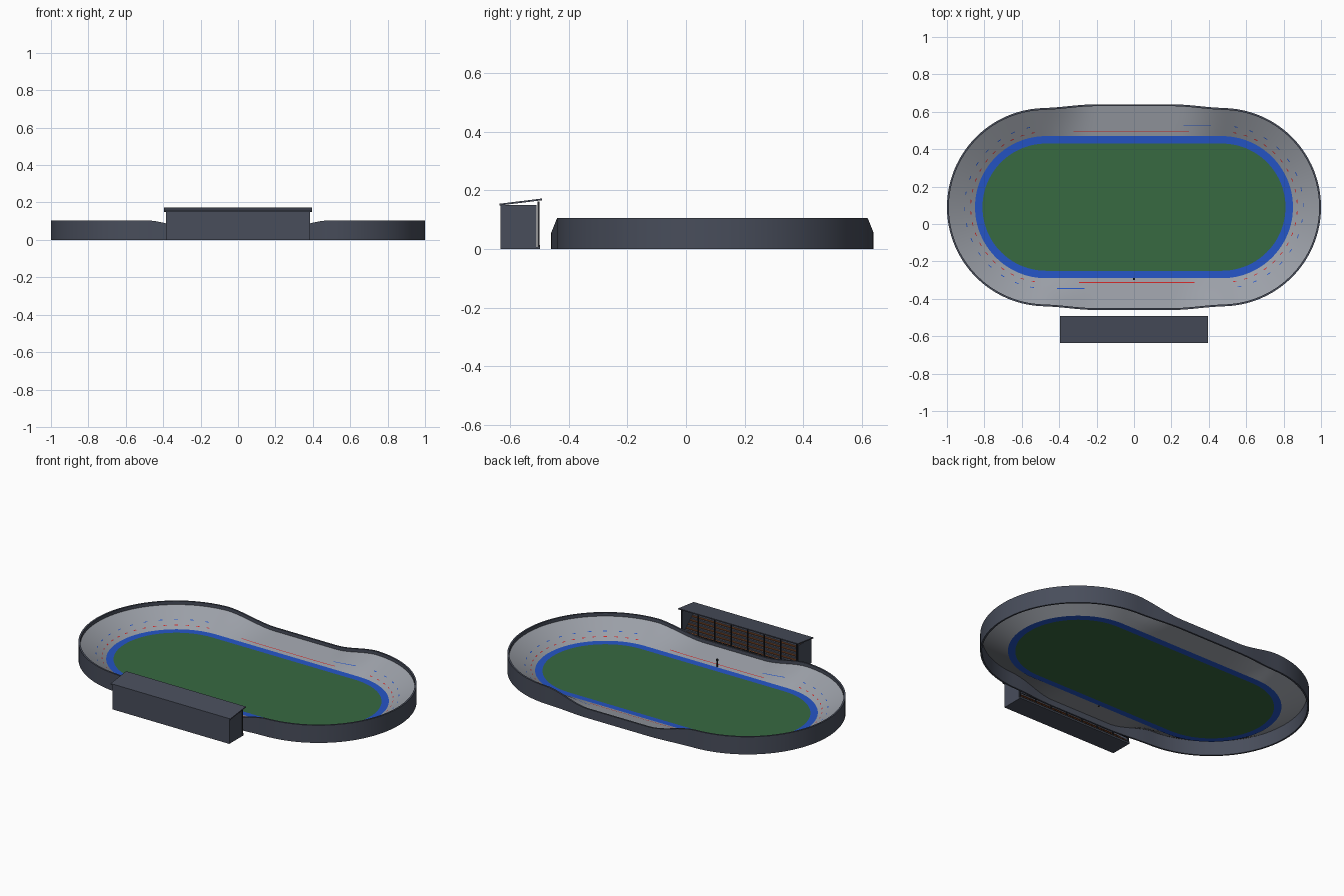
import bpy, bmesh, math
from mathutils import Vector

if "Cube" in bpy.data.objects:
    bpy.data.objects.remove(bpy.data.objects["Cube"], do_unlink=True)


def material(name, rgb):
    m = bpy.data.materials.new(name)
    m.use_nodes = True
    m.diffuse_color = (*rgb, 1)
    m.node_tree.nodes["Principled BSDF"].inputs["Base Color"].default_value = (*rgb, 1)
    return m


SLATE = material("slate concrete", (0.065, 0.075, 0.105))
TRACK = material("pale track", (0.33, 0.35, 0.39))
GREEN = material("infield green", (0.038, 0.142, 0.053))
BLUE = material("apron blue", (0.018, 0.09, 0.56))
RED = material("line red", (0.6, 0.02, 0.02))
BLACK = material("dark steel", (0.02, 0.022, 0.028))
WOOD = material("seat wood", (0.27, 0.085, 0.028))

CENTRE_X, CENTRE_Y = 0.47, 0.09
FIELD_R, APRON_R, WALL = 0.34, 0.38, 0.01


def finish(name, bm, mat, smooth=False):
    mesh = bpy.data.meshes.new(name)
    bmesh.ops.remove_doubles(bm, verts=bm.verts, dist=1e-5)
    bm.to_mesh(mesh)
    bm.free()
    mesh.materials.append(mat)
    ob = bpy.data.objects.new(name, mesh)
    bpy.context.collection.objects.link(ob)
    if smooth:
        bpy.ops.object.select_all(action="DESELECT")
        ob.select_set(True)
        bpy.context.view_layer.objects.active = ob
        bpy.ops.object.shade_smooth_by_angle(angle=math.radians(35))
    return ob


# Oval path: each station is a centre point and an outward direction
def make_stations(straight=32, bend=64):
    out = []
    for side in (1, -1):
        for i in range(bend):
            a = -math.pi / 2 + math.pi * i / bend
            out.append((side * CENTRE_X, Vector((side * math.cos(a), side * math.sin(a)))))
        for i in range(straight):
            x = side * CENTRE_X * (1 - 2 * i / straight)
            out.append((x, Vector((0, side))))
    return out


STATIONS = make_stations()


def position(st, d, z):
    return Vector((st[0] + st[1].x * d, CENTRE_Y + st[1].y * d, z))


# Banking is steep and narrow in the bends, low and wide on the straights
def bank(st):
    x = abs(st[0] + st[1].x * 0.53)
    t = min(max((x - 0.2) / 0.3, 0), 1)
    s = t * t * (3 - 2 * t)
    return 0.54 - 0.02 * s, 0.035 + 0.05 * s


def surface(st, d):
    edge, top = bank(st)
    return 0.003 + (top - 0.003) * (d - APRON_R) / (edge - APRON_R)


def loft(name, profile, mat, closed=False, keep=None, smooth=True):
    bm = bmesh.new()
    rings = [[bm.verts.new(position(st, d, z)) for d, z in profile(st)] for st in STATIONS]
    for i, a in enumerate(rings):
        if keep and not keep(i, STATIONS[i]):
            continue
        b = rings[(i + 1) % len(rings)]
        for j in range(len(a) if closed else len(a) - 1):
            k = (j + 1) % len(a)
            bm.faces.new((a[j], a[k], b[k], b[j]))
    loose = [v for v in bm.verts if not v.link_faces]
    bmesh.ops.delete(bm, geom=loose, context="VERTS")
    return finish(name, bm, mat, smooth)


# Infield
bm = bmesh.new()
bm.faces.new([bm.verts.new(position(st, FIELD_R, 0.001)) for st in STATIONS])
finish("infield", bm, GREEN)

# Apron, banked track and perimeter wall
loft("apron", lambda st: [(FIELD_R, 0.001), (APRON_R, 0.003)], BLUE)


def track_profile(st):
    edge = bank(st)[0]
    ds = [APRON_R + (edge - APRON_R) * i / 4 for i in range(5)]
    return [(d, surface(st, d)) for d in ds]


def wall_profile(st):
    edge, top = bank(st)
    return [(edge, 0), (edge, top + 0.02), (edge + WALL, top + 0.02), (edge + WALL, 0)]


loft("banked_track", track_profile, TRACK)
loft("perimeter_wall", wall_profile, SLATE, closed=True)


# Painted lane lines
def line(name, d, mat, keep):
    loft(name, lambda st: [(e, surface(st, e) + 0.001) for e in (d - 0.002, d + 0.002)],
         mat, keep=keep)


def in_bend(st):
    return abs(st[1].x) > 0.05


line("inner_line", 0.403, RED,
     lambda i, st: i % 3 == 0 if in_bend(st) else abs(st[0]) < 0.3)
line("outer_line", 0.435, BLUE,
     lambda i, st: i % 4 == 0 if in_bend(st) else 0.28 < st[0] * st[1].y < 0.42)


# Boxes given by their lower and upper corners
def add_box(bm, lo, hi):
    lo, hi = Vector(lo), Vector(hi)
    made = bmesh.ops.create_cube(bm, size=1)["verts"]
    for v in made:
        v.co = Vector(((lo[k] + hi[k]) / 2 + v.co[k] * (hi[k] - lo[k]) for k in range(3)))
    return made


def boxes(name, mat, corners):
    bm = bmesh.new()
    for lo, hi in corners:
        add_box(bm, lo, hi)
    return finish(name, bm, mat)


# Finish post
boxes("finish_post", BLACK, [((-0.003, -0.298, 0), (0.003, -0.292, 0.05)),
                             ((-0.006, -0.3, 0.04), (0.006, -0.29, 0.05))])

# Grandstand shell: back, ends and floor
W, BACK, FRONT, TOP = 0.385, -0.632, -0.51, 0.15
boxes("stand_shell", SLATE, [
    ((-W, BACK, 0), (W, BACK + 0.006, TOP)),
    ((-W, BACK, 0), (-W + 0.006, FRONT, TOP)),
    ((W - 0.006, BACK, 0), (W, FRONT, TOP)),
    ((-W, BACK, 0), (W, -0.498, 0.006)),
])

# Stepped terrace with timber benches
ROWS = 6
DEPTH = (FRONT - BACK - 0.006) / ROWS
steps, benches = [], []
for r in range(ROWS):
    y = FRONT - r * DEPTH
    z = 0.02 + r * 0.016
    steps.append(((-W + 0.006, y - DEPTH, 0.006), (W - 0.006, y, z)))
    benches.append(((-W + 0.01, y - DEPTH * 0.75, z + 0.005), (W - 0.01, y - DEPTH * 0.2, z + 0.01)))
boxes("terrace_steps", SLATE, steps)
boxes("benches", WOOD, benches)

# Front posts and rail
POSTS = 8
xs = [-W + 0.004 + (2 * W - 0.008) * i / (POSTS - 1) for i in range(POSTS)]
boxes("front_posts", BLACK, [((x - 0.003, -0.506, 0), (x + 0.003, -0.5, 0.162)) for x in xs])
boxes("front_rail", BLACK, [((-W, -0.503, 0.034), (W, -0.5, 0.037)),
                            ((-W, -0.504, 0.006), (W, -0.498, 0.014))])

# Sloping roof, higher towards the track
bm = bmesh.new()
for v in add_box(bm, (-0.395, -0.637, 0.148), (0.395, -0.491, 0.154)):
    v.co.z += 0.018 * (v.co.y + 0.637) / 0.146
finish("stand_roof", bm, SLATE)
